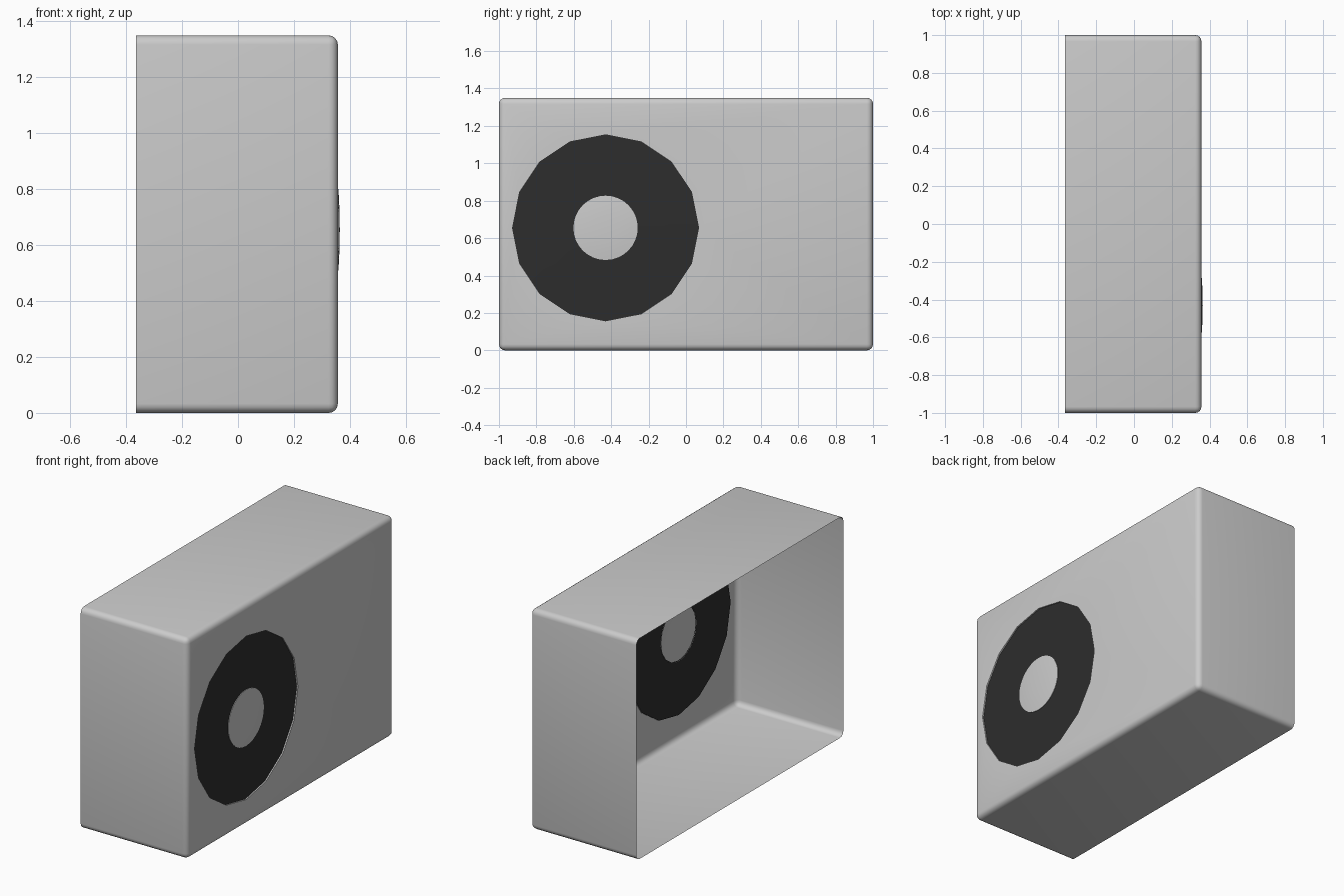
import bpy, bmesh, math
from mathutils import Vector

if "Cube" in bpy.data.objects:
    bpy.data.objects.remove(bpy.data.objects["Cube"])

FRONT, BACK = 0.357, -0.365
FAN_Y, FAN_Z = -0.43, 0.655


def material(name, rgb):
    m = bpy.data.materials.new(name)
    m.diffuse_color = (*rgb, 1)
    m.use_nodes = True
    m.node_tree.nodes["Principled BSDF"].inputs["Base Color"].default_value = m.diffuse_color
    return m


grey = material("light grey", (0.6, 0.6, 0.6))
dark = material("dark grille", (0.026, 0.026, 0.026))


def finish(bm, name, mat):
    me = bpy.data.meshes.new(name)
    bm.to_mesh(me)
    bm.free()
    ob = bpy.data.objects.new(name, me)
    bpy.context.collection.objects.link(ob)
    me.materials.append(mat)
    bpy.ops.object.select_all(action='DESELECT')
    ob.select_set(True)
    bpy.context.view_layer.objects.active = ob
    bpy.ops.object.shade_smooth_by_angle(angle=math.radians(40))
    return ob


def circle(bm, r, x, n):
    return [bm.verts.new((x, FAN_Y + r * math.cos(2 * math.pi * i / n),
                          FAN_Z + r * math.sin(2 * math.pi * i / n))) for i in range(n)]


def bridge(bm, a, b):
    n = len(a)
    for i in range(n):
        j = (i + 1) % n
        bm.faces.new((a[i], a[j], b[j], b[i]))


# Cabinet: rounded box, open at the back
bm = bmesh.new()
bmesh.ops.create_cube(bm, size=1)
for v in bm.verts:
    v.co = Vector((FRONT if v.co.x > 0 else BACK, v.co.y * 2, (v.co.z + 0.5) * 1.35))
edges = [e for e in bm.edges if max(v.co.x for v in e.verts) > 0]
bmesh.ops.bevel(bm, geom=edges, offset=0.033, segments=4, profile=0.5, affect='EDGES')
bmesh.ops.delete(bm, geom=[f for f in bm.faces if f.normal.x < -0.9], context='FACES')

# Front panel with a sixteen-sided fan opening
panel = max(bm.faces, key=lambda f: f.calc_center_median().x)
outline = list(panel.edges)
bmesh.ops.delete(bm, geom=[panel], context='FACES_ONLY')
rim = circle(bm, 0.5, FRONT, 16)
hole = [bm.edges.new((rim[i], rim[(i + 1) % 16])) for i in range(16)]
bmesh.ops.triangle_fill(bm, use_beauty=True, use_dissolve=False,
                        edges=outline + hole, normal=(1, 0, 0))
# Remove any fill inside the opening, then add the shallow rim wall
inside = [f for f in bm.faces if all(v in rim for v in f.verts)]
if inside:
    bmesh.ops.delete(bm, geom=inside, context='FACES_ONLY')
bridge(bm, rim, circle(bm, 0.5, FRONT - 0.008, 16))
bmesh.ops.recalc_face_normals(bm, faces=bm.faces)
# Keep normals pointing out of the open shell
top = max(bm.faces, key=lambda f: f.calc_center_median().z)
if top.normal.z < 0:
    bmesh.ops.reverse_faces(bm, faces=bm.faces)
finish(bm, "cabinet", grey)

# Fan grille: dark ring
bm = bmesh.new()
outer = circle(bm, 0.5, FRONT - 0.008, 16)
mid = circle(bm, 0.335, FRONT - 0.006, 16)
inner = circle(bm, 0.168, FRONT - 0.004, 16)
bridge(bm, outer, mid)
bridge(bm, mid, inner)
finish(bm, "fan_grille", dark)

# Hub: shallow dome in the middle of the grille
bm = bmesh.new()
n = 32
rings = [circle(bm, r, FRONT + x, n) for r, x in
         ((0.172, -0.006), (0.172, -0.001), (0.13, 0.003), (0.07, 0.006))]
for a, b in zip(rings, rings[1:]):
    bridge(bm, a, b)
tip = bm.verts.new((FRONT + 0.007, FAN_Y, FAN_Z))
for i in range(n):
    bm.faces.new((rings[-1][i], rings[-1][(i + 1) % n], tip))
finish(bm, "fan_hub", grey)
